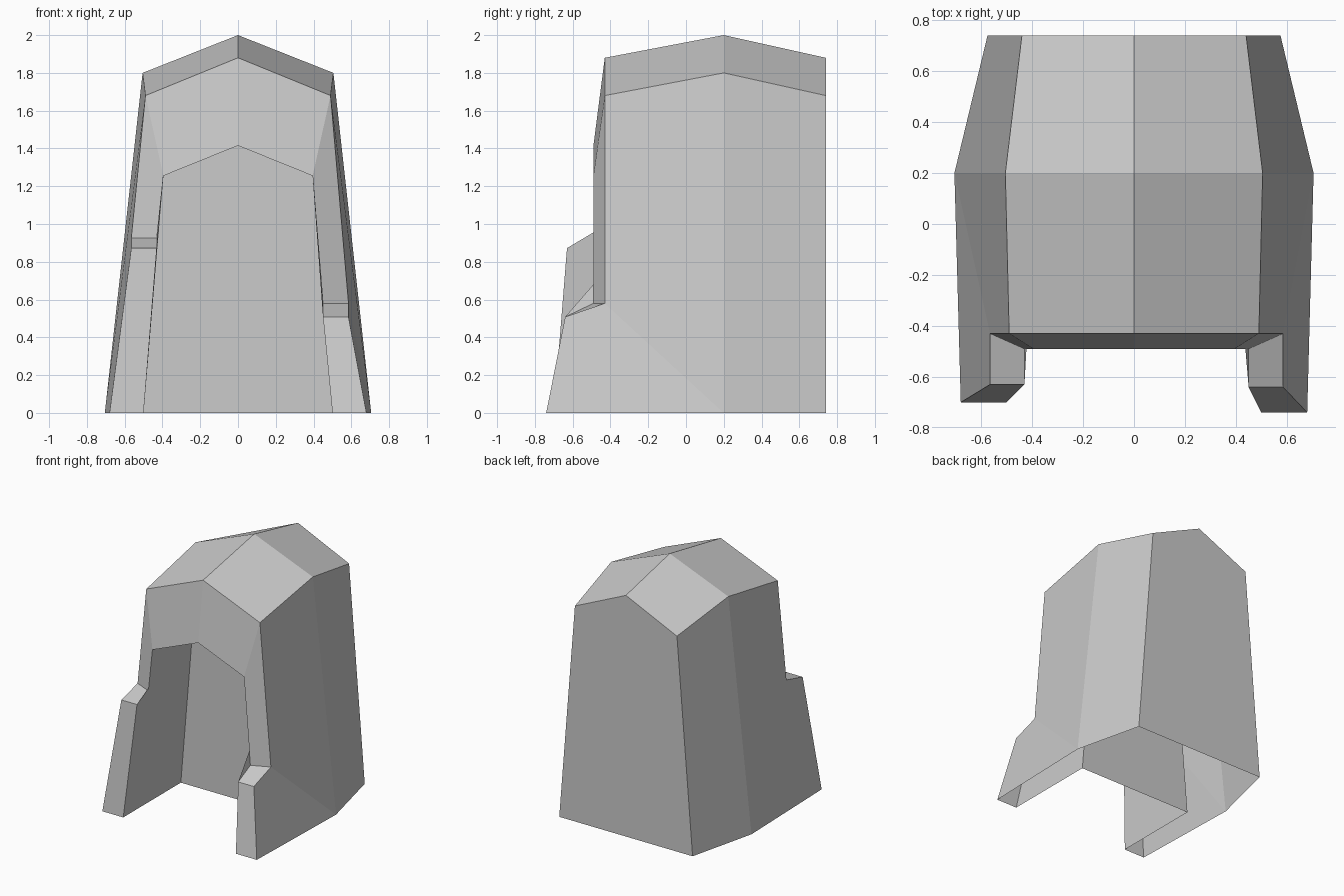
import bpy
import bmesh

cube = bpy.data.objects.get("Cube")
if cube:
    bpy.data.objects.remove(cube, do_unlink=True)

stone = bpy.data.materials.new("plain grey")
stone.use_nodes = True
GREY = (0.6, 0.6, 0.6, 1)
stone.diffuse_color = GREY
stone.node_tree.nodes["Principled BSDF"].inputs["Base Color"].default_value = GREY

BACK, MID, FRONT, LIP, WALL = 0.74, 0.2, -0.43, -0.49, 0.01
bm = bmesh.new()


def face(*points):
    bm.faces.new([bm.verts.new(p) for p in points])


def half(s, toe_y, step_y, out_x, in_x, back_z, front_z):
    """One side of the shelter; s is the side sign, the rest sizes its front buttress."""
    def p(x, y, z):
        return (s * x, y, z)

    # Roof and wall stations
    ridge = [p(0, BACK, 1.88), p(0, MID, 2), p(0, FRONT, 1.88)]
    eave = [p(.44, BACK, 1.68), p(.505, MID, 1.8), p(.49, FRONT, 1.68)]
    base_back, base_mid = p(.575, BACK, 0), p(.705, MID, 0)
    toe_out, toe_in = p(.68, toe_y, 0), p(.5, toe_y, 0)

    # Buttress step and opening
    step_back_out, step_out = p(out_x, FRONT, back_z), p(out_x, step_y, front_z)
    step_back_in, step_in = p(in_x, LIP, back_z), p(in_x, step_y, front_z)
    arch, spring = p(0, LIP, 1.415), p(.395, LIP, 1.255)
    arch_in, spring_in = p(0, WALL, 1.415), p(.395, WALL, 1.255)
    floor_in = p(.5, WALL, 0)

    # Roof panels
    for i in range(2):
        face(ridge[i], ridge[i + 1], eave[i + 1], eave[i])

    # Outer walls
    face(base_back, base_mid, eave[1], eave[0])
    face(base_mid, step_back_out, eave[2], eave[1])
    face(base_mid, toe_out, step_out, step_back_out)
    face(p(0, BACK, 0), base_back, eave[0], ridge[0])

    # Front hood, jamb and buttress
    face(ridge[2], eave[2], spring, arch)
    face(eave[2], step_back_out, step_back_in, spring)
    face(step_back_out, step_out, step_in, step_back_in)
    face(step_out, toe_out, toe_in, step_in)

    # Hollow: side, ceiling and rear wall
    face(toe_in, floor_in, spring_in, step_in)
    face(step_in, spring_in, step_back_in)
    face(step_back_in, spring_in, spring)
    face(arch, spring, spring_in, arch_in)
    face(arch_in, spring_in, floor_in, p(0, WALL, 0))


half(1, -0.74, -0.64, .585, .45, .58, .508)
half(-1, -0.70, -0.63, .565, .43, .925, .872)

# Weld the halves and merge the flat end walls across the centre
bmesh.ops.remove_doubles(bm, verts=bm.verts, dist=0.001)
bmesh.ops.recalc_face_normals(bm, faces=bm.faces)
seams = [e for e in bm.edges if len(e.link_faces) == 2
         and all(abs(v.co.x) < 0.001 for v in e.verts)
         and e.calc_face_angle() < 0.01]
bmesh.ops.dissolve_edges(bm, edges=seams, use_verts=True)

mesh = bpy.data.meshes.new("shelter_shell")
bm.to_mesh(mesh)
bm.free()
mesh.materials.append(stone)
shell = bpy.data.objects.new("shelter_shell", mesh)
bpy.context.collection.objects.link(shell)
